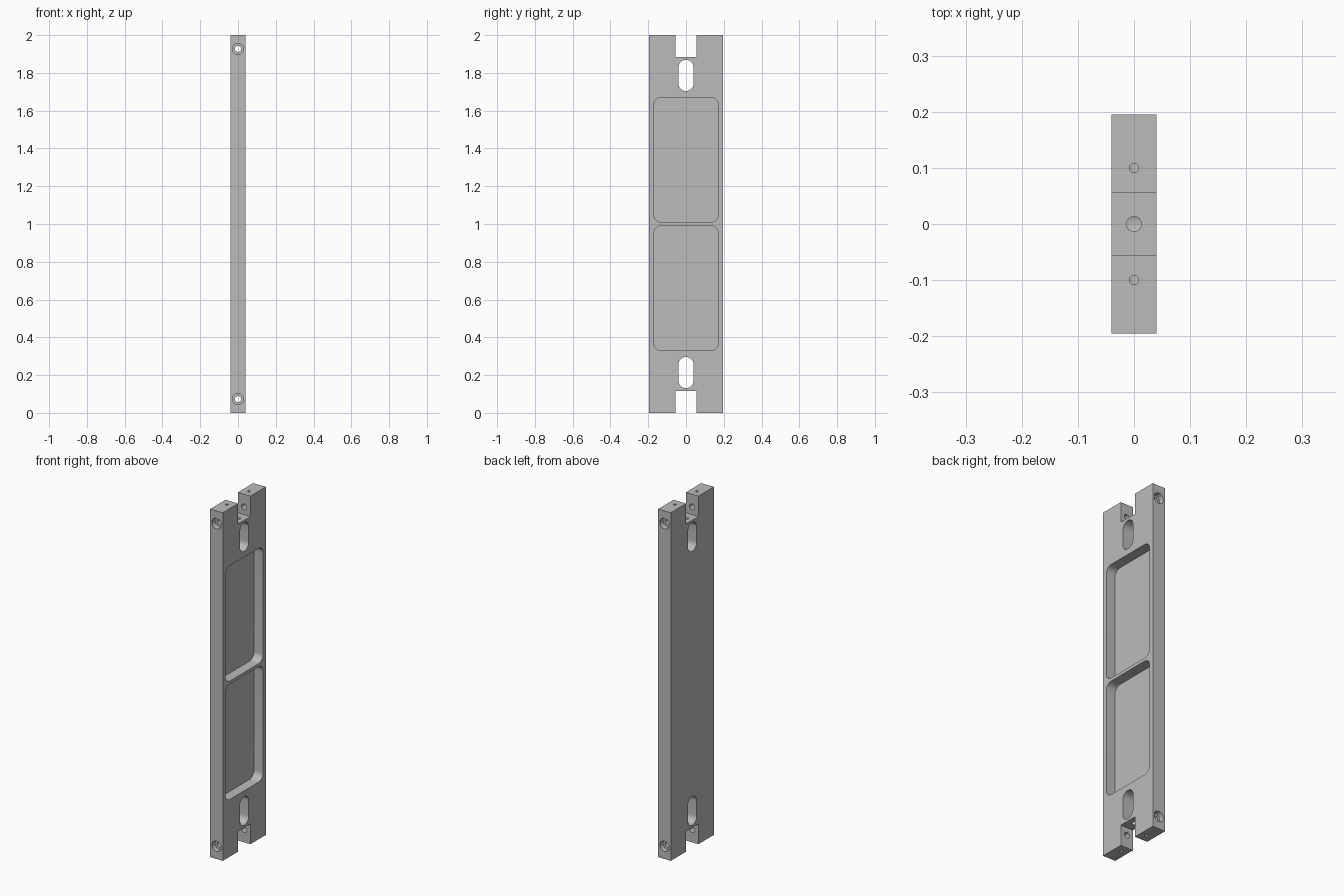
import bpy, bmesh
from math import pi, cos, sin
from mathutils import Vector

cube = bpy.data.objects.get("Cube")
if cube:
    bpy.data.objects.remove(cube)

HALF_X, HALF_Y, HEIGHT = 0.04, 0.195, 2.0

metal = bpy.data.materials.new("plain grey")
metal.use_nodes = True
grey = (0.5, 0.5, 0.5, 1)
metal.diffuse_color = grey
metal.node_tree.nodes["Principled BSDF"].inputs["Base Color"].default_value = grey


def prism(name, axis, centre, half_u, half_v, radius, start, end, steps=10):
    """Rounded rectangle in the plane across an axis, extruded from start to end.
    The plane is (y, z) for x, (x, z) for y and (x, y) for z."""
    place = {"x": lambda u, v, d: Vector((d, u, v)),
             "y": lambda u, v, d: Vector((u, d, v)),
             "z": lambda u, v, d: Vector((u, v, d))}[axis]
    outline = []
    for quarter, (su, sv) in enumerate([(1, 1), (-1, 1), (-1, -1), (1, -1)]):
        for i in range(steps + 1 if radius else 1):
            a = (quarter + i / steps) * pi / 2
            outline.append((centre[0] + su * (half_u - radius) + radius * cos(a),
                            centre[1] + sv * (half_v - radius) + radius * sin(a)))
    bm = bmesh.new()
    face = bm.faces.new([bm.verts.new(place(u, v, start)) for u, v in outline])
    out = bmesh.ops.extrude_face_region(bm, geom=[face])
    moved = [g for g in out["geom"] if isinstance(g, bmesh.types.BMVert)]
    bmesh.ops.translate(bm, verts=moved, vec=place(0, 0, end - start))
    bmesh.ops.remove_doubles(bm, verts=bm.verts, dist=1e-5)
    bmesh.ops.recalc_face_normals(bm, faces=bm.faces)
    mesh = bpy.data.meshes.new(name)
    bm.to_mesh(mesh)
    bm.free()
    mesh.materials.append(metal)
    obj = bpy.data.objects.new(name, mesh)
    bpy.context.collection.objects.link(obj)
    return obj


body = prism("mounting_bar", "z", (0, 0), HALF_X, HALF_Y, 0, 0, HEIGHT)
bpy.context.view_layer.objects.active = body
body.select_set(True)


def cut(*args):
    cutter = prism("cutter", *args)
    cutter.hide_render = True
    mod = body.modifiers.new("cut", "BOOLEAN")
    mod.operation = "DIFFERENCE"
    mod.solver = "EXACT"
    mod.object = cutter
    bpy.ops.object.modifier_apply(modifier=mod.name)
    bpy.data.objects.remove(cutter)


def bore(axis, centre, radius, start, end):
    cut(axis, centre, radius, radius, radius, start, end)


# Two shallow rounded pockets on the left face
for z in (0.66, 1.34):
    cut("x", (0, z), 0.17, 0.331, 0.04, -0.017, 0.1)

# Each end: measured inward from the end face
for top in (False, True):
    def level(d):
        return HEIGHT - d if top else d

    # open notch and the slot behind it
    cut("x", (0, level(0)), 0.056, 0.117, 0, -0.1, 0.1)
    cut("x", (0, level(0.2135)), 0.04, 0.0825, 0.04, -0.1, 0.1)
    # hole from notch floor into slot
    bore("z", (0, 0), 0.0133, level(0.09), level(0.2))
    # cross hole through both prongs
    bore("y", (0, level(0.073)), 0.0165, -0.3, 0.3)
    for side in (-1, 1):
        # counterbore, and small screw hole down to the cross hole
        bore("y", (0, level(0.073)), 0.03, side * 0.165, side * 0.3)
        bore("z", (0, side * 0.1), 0.008, level(-0.05), level(0.07))

bpy.ops.object.shade_smooth_by_angle(angle=pi / 6)
